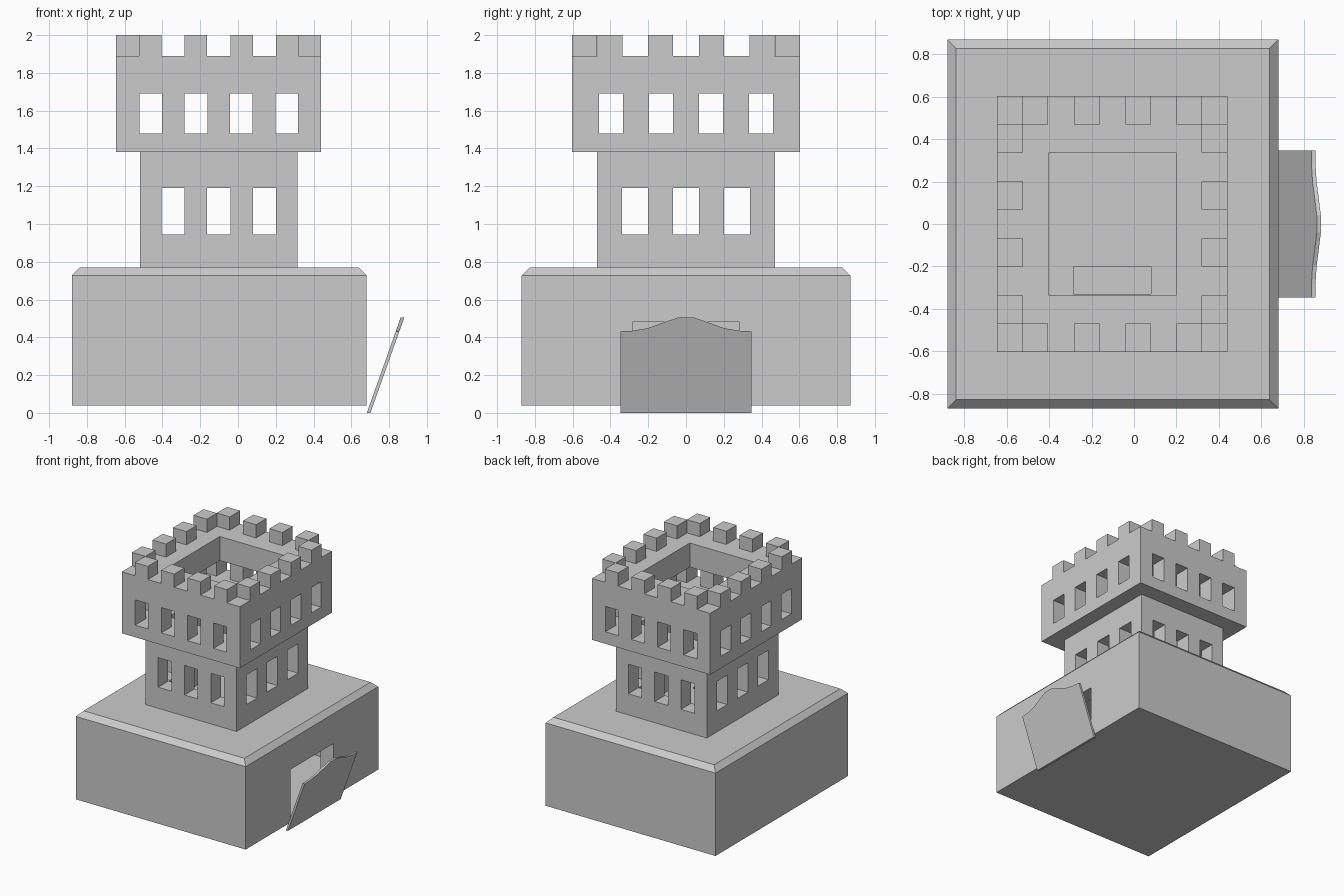
import bpy, bmesh

if "Cube" in bpy.data.objects:
    bpy.data.objects.remove(bpy.data.objects["Cube"])


def box(name, x, y, z):
    """Axis-aligned box from (min, max) pairs."""
    bm = bmesh.new()
    bmesh.ops.create_cube(bm, size=1)
    for v in bm.verts:
        v.co = [r[0] if c < 0 else r[1] for c, r in zip(v.co, (x, y, z))]
    me = bpy.data.meshes.new(name)
    bm.to_mesh(me)
    bm.free()
    ob = bpy.data.objects.new(name, me)
    bpy.context.collection.objects.link(ob)
    return ob


def cut(ob, x, y, z):
    """Subtract a box from an object."""
    cutter = box("cutter", x, y, z)
    cutter.hide_render = True
    mod = ob.modifiers.new("cut", 'BOOLEAN')
    mod.operation = 'DIFFERENCE'
    mod.solver = 'EXACT'
    mod.object = cutter
    bpy.context.view_layer.objects.active = ob
    bpy.ops.object.modifier_apply(modifier=mod.name)
    bpy.data.objects.remove(cutter)


CX = -0.102  # tower axis in x

# Hollow base with chamfered top edge, gate opening and floor hatch
base = box("base", (-0.88, 0.68), (-0.87, 0.87), (0.04, 0.77))
bm = bmesh.new()
bm.from_mesh(base.data)
top = [e for e in bm.edges if all(v.co.z > 0.7 for v in e.verts)]
bmesh.ops.bevel(bm, geom=top, offset=0.042, segments=1, affect='EDGES')
bm.to_mesh(base.data)
bm.free()
cut(base, (-0.76, 0.56), (-0.74, 0.74), (0.08, 0.65))
cut(base, (0.5, 0.8), (-0.283, 0.283), (0.08, 0.48))
cut(base, (-0.285, 0.08), (-0.33, -0.20), (0.6, 0.9))

# Middle storey: open shaft with three windows per side
middle = box("middle_storey", (-0.52, 0.316), (-0.47, 0.47), (0.77, 1.38))
cut(middle, (-0.402, 0.20), (-0.335, 0.335), (0.7, 1.5))
for i in (-1, 0, 1):
    wx, wy = CX + i * 0.242, i * 0.27
    cut(middle, (wx - 0.061, wx + 0.061), (-1, 1), (0.945, 1.19))
    cut(middle, (-1, 1), (wy - 0.069, wy + 0.069), (0.945, 1.19))

# Overhanging upper storey: wide room, roof opening and four windows per side
upper = box("upper_storey", (-0.645, 0.44), (-0.604, 0.604), (1.38, 1.89))
cut(upper, (-0.52, 0.316), (-0.47, 0.47), (1.48, 1.69))
cut(upper, (-0.402, 0.20), (-0.335, 0.335), (1.3, 2.0))
for i in (-1.5, -0.5, 0.5, 1.5):
    wx, wy = CX + i * 0.24, i * 0.265
    cut(upper, (wx - 0.06, wx + 0.06), (-1, 1), (1.48, 1.69))
    cut(upper, (-1, 1), (wy - 0.064, wy + 0.064), (1.48, 1.69))

# Battlements, four blocks per side with empty corners
for n, i in enumerate((-1.5, -0.5, 0.5, 1.5)):
    mx, my = CX + i * 0.242, i * 0.269
    xr, yr = (mx - 0.06, mx + 0.06), (my - 0.066, my + 0.066)
    box(f"merlon_front_{n}", xr, (-0.604, -0.47), (1.89, 2.0))
    box(f"merlon_back_{n}", xr, (0.47, 0.604), (1.89, 2.0))
    box(f"merlon_left_{n}", (-0.645, -0.522), yr, (1.89, 2.0))
    box(f"merlon_right_{n}", (0.318, 0.44), yr, (1.89, 2.0))

# Tilted drawbridge with a curved top edge, given as half outline (y, z)
half = [(0.346, 0.0), (0.346, 0.432), (0.28, 0.435), (0.2, 0.449),
        (0.12, 0.478), (0.04, 0.506)]
outline = half + [(-y, z) for y, z in reversed(half)]
bm = bmesh.new()
face = bm.faces.new([bm.verts.new((0.682 + 0.355 * z, y, z)) for y, z in outline])
ext = bmesh.ops.extrude_face_region(bm, geom=[face])
for v in ext["geom"]:
    if isinstance(v, bmesh.types.BMVert):
        v.co.x += 0.019
bmesh.ops.recalc_face_normals(bm, faces=bm.faces)
me = bpy.data.meshes.new("drawbridge")
bm.to_mesh(me)
bm.free()
bpy.context.collection.objects.link(bpy.data.objects.new("drawbridge", me))
